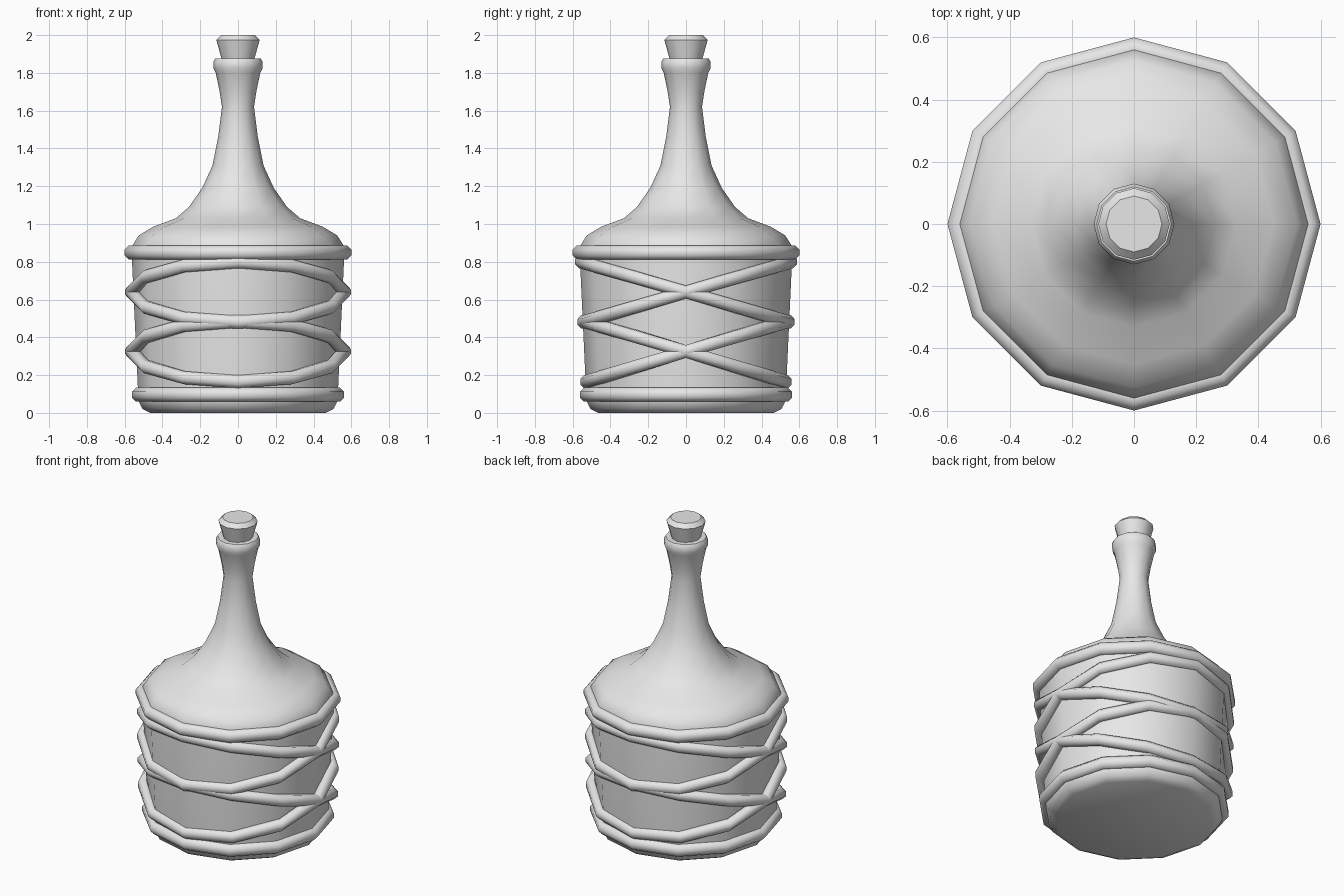
import bpy, bmesh
from math import sin, cos, pi, radians

SIDES = 12

if "Cube" in bpy.data.objects:
    bpy.data.objects.remove(bpy.data.objects["Cube"], do_unlink=True)

grey = bpy.data.materials.new("plain_grey")
grey.use_nodes = True
grey.diffuse_color = (0.8, 0.8, 0.8, 1)
grey.node_tree.nodes["Principled BSDF"].inputs["Base Color"].default_value = grey.diffuse_color


def finish(bm, name, angle):
    bmesh.ops.recalc_face_normals(bm, faces=bm.faces)
    mesh = bpy.data.meshes.new(name)
    bm.to_mesh(mesh)
    bm.free()
    mesh.materials.append(grey)
    obj = bpy.data.objects.new(name, mesh)
    bpy.context.collection.objects.link(obj)
    bpy.ops.object.select_all(action='DESELECT')
    obj.select_set(True)
    bpy.context.view_layer.objects.active = obj
    bpy.ops.object.shade_smooth_by_angle(angle=radians(angle))
    return obj


def bridge(bm, a, b):
    n = len(a)
    for i in range(n):
        j = (i + 1) % n
        bm.faces.new((a[i], a[j], b[j], b[i]))


def lathe(name, profile, angle):
    """Revolve (radius, height) points and cap both ends."""
    bm = bmesh.new()
    rings = [[bm.verts.new((r * cos(2 * pi * i / SIDES), r * sin(2 * pi * i / SIDES), z))
              for i in range(SIDES)] for r, z in profile]
    for a, b in zip(rings, rings[1:]):
        bridge(bm, a, b)
    bm.faces.new(rings[0])
    bm.faces.new(rings[-1])
    return finish(bm, name, angle)


def rope(name, z, tilt, rx, ry, taper, thick, steps=8):
    """Twelve-sided rope loop; tilt raises the back, taper follows the body."""
    bm = bmesh.new()
    rings = []
    for i in range(SIDES):
        a = 2 * pi * i / SIDES
        lift = tilt * sin(a)
        ring = []
        for k in range(steps):
            t = 2 * pi * (k + 0.5) / steps
            out = thick * cos(t)
            x = (rx + out) * cos(a)
            y = (ry + taper * lift + out) * sin(a)
            ring.append(bm.verts.new((x, y, z + lift + thick * sin(t))))
        rings.append(ring)
    for i in range(SIDES):
        bridge(bm, rings[i], rings[(i + 1) % SIDES])
    return finish(bm, name, 60)


# Glass bottle: base, body, shoulder, neck and lip
lathe("bottle", [
    (0.465, 0), (0.505, 0.02), (0.525, 0.06), (0.53, 0.13), (0.562, 0.82),
    (0.56, 0.885), (0.525, 0.94), (0.45, 0.985), (0.33, 1.03), (0.26, 1.09),
    (0.19, 1.19), (0.135, 1.31), (0.105, 1.46), (0.085, 1.62), (0.097, 1.7),
    (0.118, 1.8), (0.13, 1.825), (0.13, 1.86), (0.12, 1.876), (0.08, 1.876)], 45)

# Tapered cork with a bevelled top
lathe("cork", [(0.083, 1.86), (0.115, 1.975), (0.09, 2.0)], 35)

# Level ropes at the foot and shoulder
rope("bottom_rope", 0.097, 0, 0.525, 0.525, 0, 0.04)
rope("top_rope", 0.848, 0, 0.563, 0.563, 0, 0.04)

# Two pairs of crossed ropes
for level, z, ry in (("lower", 0.325, 0.532), ("upper", 0.64, 0.547)):
    for lean, tilt in (("forward", -0.16), ("backward", 0.16)):
        rope(f"{level}_{lean}_rope", z, tilt, 0.563, ry, 0.04, 0.037)
